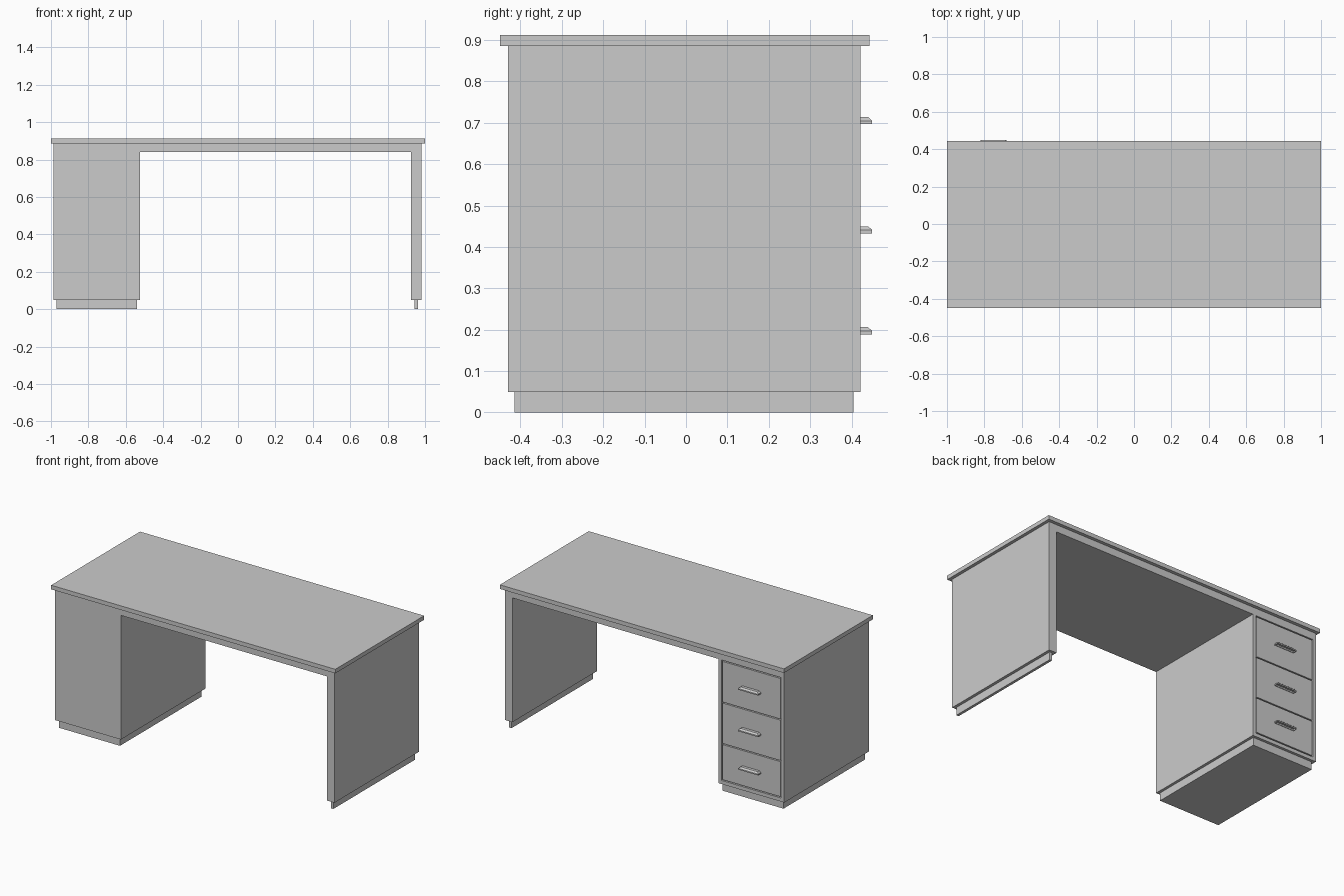
import bpy
import bmesh

if "Cube" in bpy.data.objects:
    bpy.data.objects.remove(bpy.data.objects["Cube"])

Y_FRONT, Y_BACK = -0.43, 0.422      # carcass depth; drawers open on the +y side


def finish(name, bm):
    bmesh.ops.recalc_face_normals(bm, faces=bm.faces)
    mesh = bpy.data.meshes.new(name)
    bm.to_mesh(mesh)
    bm.free()
    obj = bpy.data.objects.new(name, mesh)
    bpy.context.collection.objects.link(obj)
    return obj


def box(name, x, y, z):
    bm = bmesh.new()
    bmesh.ops.create_cube(bm, size=1)
    for v in bm.verts:
        v.co = [lo + (c + 0.5) * (hi - lo) for c, (lo, hi) in zip(v.co, (x, y, z))]
    return finish(name, bm)


def extrude_y(name, profile, y0, y1):
    bm = bmesh.new()
    face = bm.faces.new([bm.verts.new((x, y0, z)) for x, z in profile])
    ext = bmesh.ops.extrude_face_region(bm, geom=[face])
    moved = [g for g in ext["geom"] if isinstance(g, bmesh.types.BMVert)]
    bmesh.ops.translate(bm, verts=moved, vec=(0, y1 - y0, 0))
    return finish(name, bm)


def handle(name, x, z):
    # stacked rectangles: straight lip, then chamfer on front and ends
    half, back, front, taper = 0.07, Y_BACK, 0.45, 0.01
    bm = bmesh.new()
    rings = []
    for dz, t in ((-0.009, 0), (-0.001, 0), (0.008, taper)):
        w, f = half - t, front - t
        rings.append([bm.verts.new(p) for p in (
            (x - w, back, z + dz), (x + w, back, z + dz),
            (x + w, f, z + dz), (x - w, f, z + dz))])
    for a, b in zip(rings, rings[1:]):
        for i in range(4):
            j = (i + 1) % 4
            bm.faces.new((a[i], a[j], b[j], b[i]))
    bm.faces.new(rings[-1])
    under = bm.faces.new(rings[0][::-1])
    bmesh.ops.recalc_face_normals(bm, faces=bm.faces)
    # finger hollow underneath
    bmesh.ops.inset_region(bm, faces=[under], thickness=0.005)
    bmesh.ops.inset_region(bm, faces=[under], thickness=0.001, depth=-0.008)
    return finish(name, bm)


# Desktop slab
box("desktop", (-1, 1), (-0.45, 0.443), (0.886, 0.912))

# Carcass: drawer pedestal, upper rail panel and right leg panel in one profile
carcass = extrude_y("carcass", [
    (-0.987, 0.05), (-0.523, 0.05), (-0.523, 0.84), (0.926, 0.84),
    (0.926, 0.05), (0.98, 0.05), (0.98, 0.886), (-0.987, 0.886)], Y_FRONT, Y_BACK)

# Recess for the drawers
cutter = box("drawer_recess_cutter", (-0.965, -0.545), (Y_BACK - 0.02, 0.5), (0.073, 0.839))
cutter.hide_render = True
cutter.hide_viewport = True
cut = carcass.modifiers.new("drawer_recess", "BOOLEAN")
cut.operation = "DIFFERENCE"
cut.solver = "EXACT"
cut.object = cutter

# Plinths
for name, x in (("pedestal_plinth", (-0.97, -0.54)), ("leg_plinth", (0.945, 0.962))):
    box(name, x, (-0.415, 0.405), (0, 0.05))

# Drawer fronts, flush in the recess, with their pulls
for i, (z0, z1) in enumerate(((0.08, 0.303), (0.31, 0.567), (0.574, 0.832))):
    box(f"drawer_front_{i + 1}", (-0.959, -0.551), (Y_BACK - 0.02, Y_BACK), (z0, z1))
for i, z in enumerate((0.198, 0.442, 0.706)):
    handle(f"drawer_handle_{i + 1}", -0.752, z)
